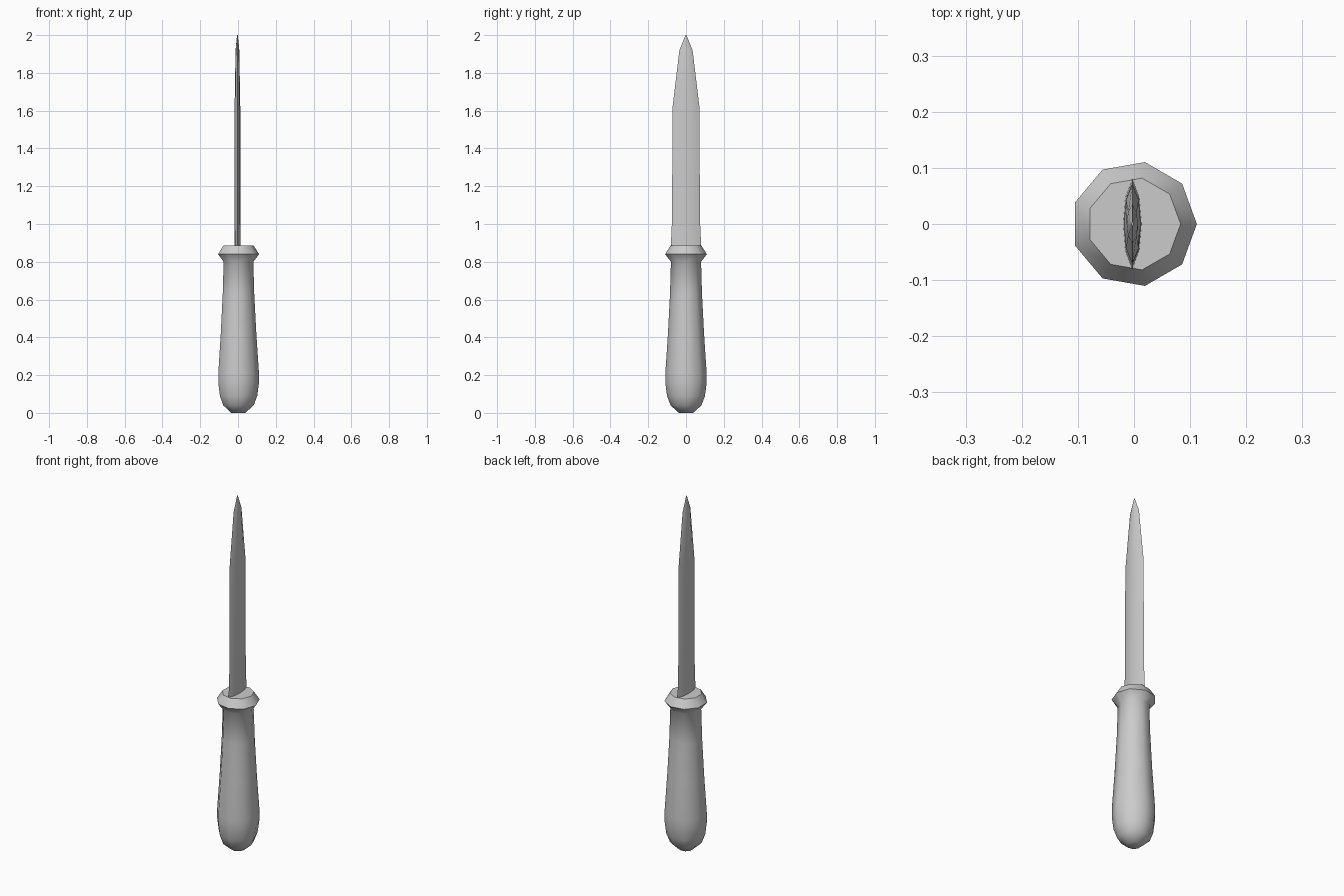
import bpy, math

if "Cube" in bpy.data.objects:
    bpy.data.objects.remove(bpy.data.objects["Cube"])


def loft(name, rings, angle):
    """Bridge equal-sized rings of points and cap both ends."""
    n = len(rings[0])
    verts = [p for ring in rings for p in ring]
    faces = [(k * n + i, k * n + (i + 1) % n, (k + 1) * n + (i + 1) % n, (k + 1) * n + i)
             for k in range(len(rings) - 1) for i in range(n)]
    faces.append(tuple(reversed(range(n))))
    faces.append(tuple(range(len(verts) - n, len(verts))))
    mesh = bpy.data.meshes.new(name)
    mesh.from_pydata(verts, [], faces)
    obj = bpy.data.objects.new(name, mesh)
    bpy.context.collection.objects.link(obj)
    bpy.ops.object.select_all(action='DESELECT')
    obj.select_set(True)
    bpy.context.view_layer.objects.active = obj
    bpy.ops.object.shade_smooth_by_angle(angle=math.radians(angle))
    return obj


# Nine-sided turned handle with collar: (radius, height)
SIDES = 9
handle_profile = [(0.038, 0.0), (0.083, 0.04), (0.102, 0.09), (0.111, 0.16), (0.111, 0.21),
                  (0.097, 0.42), (0.086, 0.63), (0.081, 0.80), (0.112, 0.84), (0.083, 0.885)]
loft("handle", [[(r * math.cos(2 * math.pi * i / SIDES), r * math.sin(2 * math.pi * i / SIDES), z)
                 for i in range(SIDES)] for r, z in handle_profile], 50)

# Flat blade with bevelled edges: (half thickness, half width, height)
section = [(0, -1), (0.75, -0.6), (1, 0), (0.75, 0.6), (0, 1), (-0.75, 0.6), (-1, 0), (-0.75, -0.6)]
blade_profile = [(0.017, 0.081, 0.86), (0.016, 0.080, 0.89), (0.015, 0.074, 1.02), (0.015, 0.071, 1.62),
                 (0.010, 0.035, 1.92), (0.002, 0.003, 2.0)]
loft("blade", [[(-0.003 + t * sx, w * sy, z) for sx, sy in section]
               for t, w, z in blade_profile], 50)
